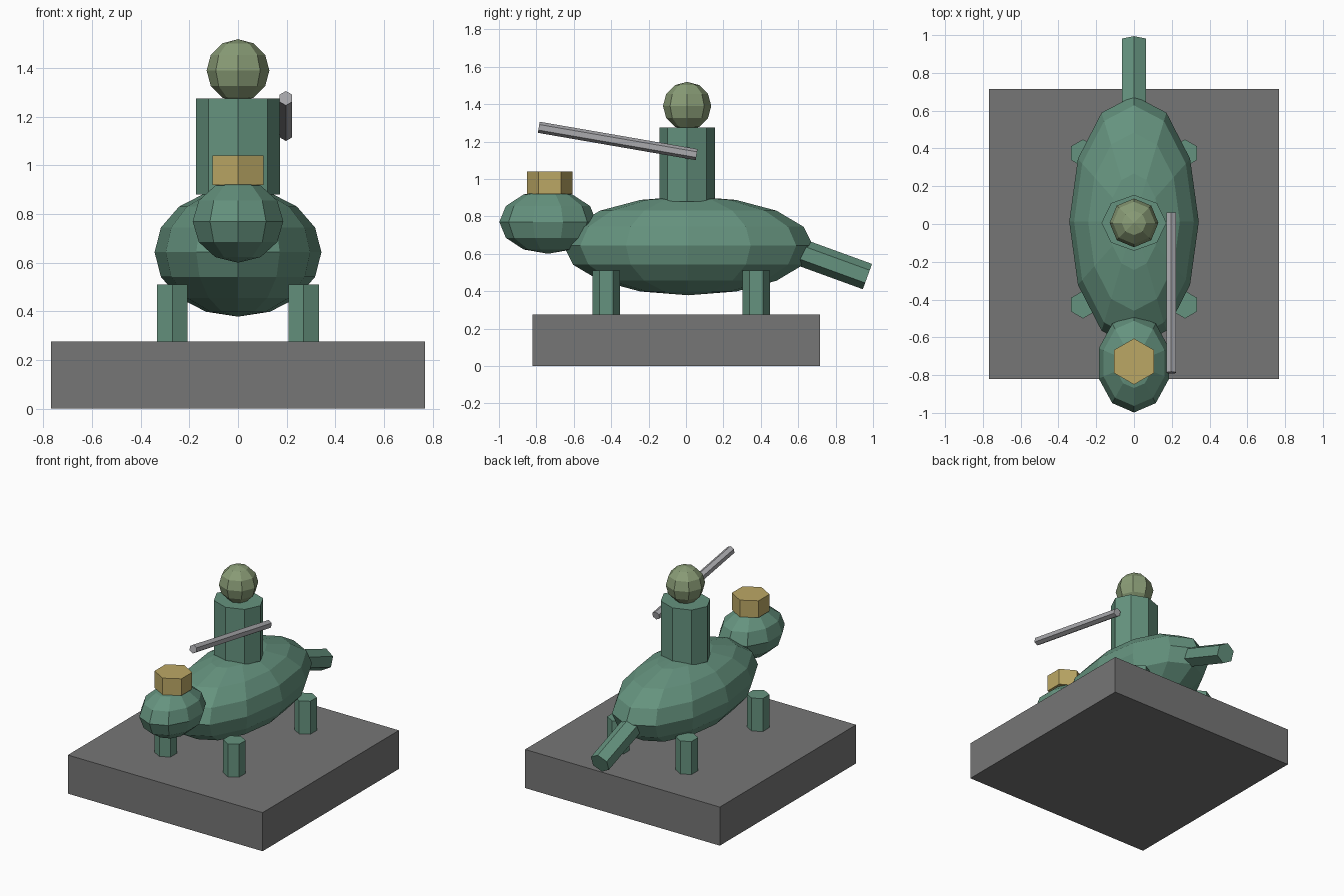
import bpy
from math import atan2
from mathutils import Vector

if "Cube" in bpy.data.objects:
    bpy.data.objects.remove(bpy.data.objects["Cube"])


def material(name, r, g, b):
    m = bpy.data.materials.new(name)
    m.diffuse_color = (r, g, b, 1)
    m.use_nodes = True
    m.node_tree.nodes["Principled BSDF"].inputs["Base Color"].default_value = m.diffuse_color
    return m


GREEN = material("green", 0.13, 0.29, 0.21)
OLIVE = material("olive", 0.25, 0.33, 0.18)
GOLD = material("gold", 0.50, 0.39, 0.13)
STONE = material("dark_stone", 0.18, 0.18, 0.18)
STEEL = material("steel", 0.40, 0.40, 0.42)


def finish(name, mat):
    ob = bpy.context.object
    ob.name = name
    ob.data.materials.append(mat)
    return ob


def ball(name, mat, loc, radii, segments, rings):
    bpy.ops.mesh.primitive_uv_sphere_add(segments=segments, ring_count=rings, radius=1, location=loc)
    ob = finish(name, mat)
    ob.scale = radii
    return ob


def rod(name, mat, start, end, radius, sides=6, squash=1.0):
    """Prism between two points lying in one y-z plane; squash scales its local y."""
    a, b = Vector(start), Vector(end)
    d = b - a
    bpy.ops.mesh.primitive_cylinder_add(vertices=sides, radius=radius, depth=d.length,
                                        location=(a + b) / 2,
                                        rotation=(atan2(-d.y, d.z), 0, 0))
    ob = finish(name, mat)
    ob.scale.y = squash
    return ob


# Plinth
bpy.ops.mesh.primitive_cube_add(size=1, location=(0, -0.052, 0.1375))
finish("plinth", STONE).scale = (1.536, 1.536, 0.275)

# Mount: body, head, saddle-hat, tail, legs
ball("mount_body", GREEN, (0, 0.012, 0.643), (0.343, 0.667, 0.265), 12, 8)
ball("mount_head", GREEN, (0, -0.738, 0.77), (0.196, 0.26, 0.17), 10, 6)
rod("head_crest", GOLD, (0, -0.728, 0.92), (0, -0.728, 1.04), 0.122)
rod("tail", GREEN, (0, 0.53, 0.638), (0, 0.97, 0.478), 0.072)
for side, x in (("left", -0.27), ("right", 0.27)):
    for end, y in (("front", -0.427), ("back", 0.375)):
        rod(f"{end}_{side}_leg", GREEN, (x, y, 0.27), (x, y, 0.51), 0.073)

# Rider: torso, head, lance
rod("rider_torso", GREEN, (0, 0.006, 0.88), (0, 0.006, 1.275), 0.172, 8, 0.86)
ball("rider_head", OLIVE, (0, 0.006, 1.39), (0.129, 0.129, 0.129), 8, 6)
rod("lance", STEEL, (0.197, 0.057, 1.13), (0.197, -0.787, 1.276), 0.03)
